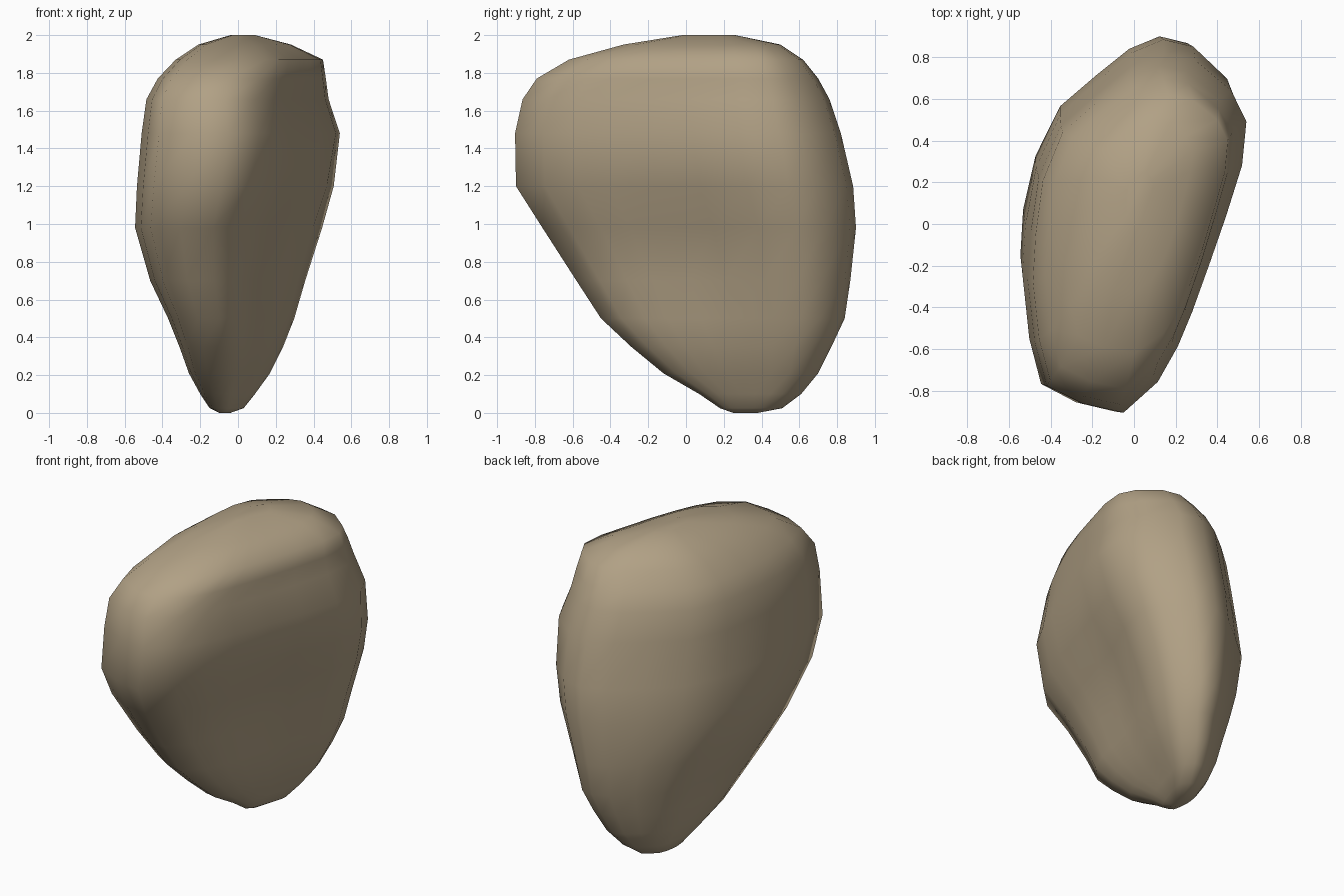
import bpy, bmesh, math

# Plan outline of the boulder (x, y), counter-clockwise from the back
OUTLINE = [(0.13, 0.905), (-0.03, 0.84), (-0.2, 0.70), (-0.38, 0.54), (-0.49, 0.28),
           (-0.53, 0.0), (-0.545, -0.24), (-0.51, -0.55), (-0.45, -0.77), (-0.27, -0.86),
           (-0.07, -0.905), (0.10, -0.75), (0.20, -0.57), (0.27, -0.40), (0.36, -0.15),
           (0.44, 0.08), (0.52, 0.34), (0.54, 0.56), (0.465, 0.715), (0.285, 0.87)]

# Height, left/right limits, front/back limits, back skew and fullness of each level
LEVELS = [(0.0, -0.10, -0.04, 0.25, 0.38, 0, 1), (0.025, -0.15, 0.03, 0.18, 0.51, 0.05, 1),
          (0.10, -0.20, 0.09, 0.07, 0.61, 0.1, 0.95), (0.21, -0.26, 0.17, -0.12, 0.70, 0.12, 0.95),
          (0.35, -0.31, 0.24, -0.29, 0.77, 0.12, 0.95), (0.50, -0.37, 0.30, -0.45, 0.84, 0.12, 0.97),
          (0.70, -0.465, 0.36, -0.58, 0.87, 0.12, 1), (0.98, -0.545, 0.45, -0.76, 0.90, 0.1, 1),
          (1.20, -0.535, 0.51, -0.90, 0.885, 0.05, 1), (1.48, -0.51, 0.54, -0.905, 0.82, 0, 1),
          (1.66, -0.485, 0.48, -0.865, 0.76, 0, 0.97), (1.77, -0.425, 0.465, -0.79, 0.70, 0, 0.95),
          (1.87, -0.33, 0.45, -0.62, 0.62, 0, 0.92), (1.95, -0.21, 0.28, -0.33, 0.50, 0, 0.92),
          (2.0, -0.04, 0.09, -0.02, 0.26, 0, 1)]


def fit(values, low, high, power):
    """Stretch values to the range low..high; power below 1 makes them fuller."""
    a, b = min(values), max(values)
    units = [2 * (v - a) / (b - a) - 1 for v in values]
    mid, half = (low + high) / 2, (high - low) / 2
    return [mid + half * math.copysign(abs(u) ** power, u) for u in units]


bm = bmesh.new()
rings = []
for z, x0, x1, y0, y1, skew, power in LEVELS:
    xs = fit([px + skew * max(py, 0) for px, py in OUTLINE], x0, x1, power)
    ys = fit([py for px, py in OUTLINE], y0, y1, power)
    ring = []
    for (px, py), x, y in zip(OUTLINE, xs, ys):
        # shallow hollow in the right-hand face
        if px > 0.15:
            x -= 0.035 * math.exp(-((y - 0.1) / 0.35) ** 2 - ((z - 0.85) / 0.4) ** 2)
        ring.append(bm.verts.new((x, y, z)))
    rings.append(ring)

# Skin between levels and close both ends
n = len(OUTLINE)
for a, b in zip(rings, rings[1:]):
    for i in range(n):
        j = (i + 1) % n
        bm.faces.new((a[i], a[j], b[j], b[i]))
bm.faces.new(rings[0][::-1])
bm.faces.new(rings[-1])
bmesh.ops.recalc_face_normals(bm, faces=bm.faces)
for f in bm.faces:
    f.smooth = True

mesh = bpy.data.meshes.new("boulder")
bm.to_mesh(mesh)
bm.free()
boulder = bpy.data.objects.new("boulder", mesh)
bpy.context.collection.objects.link(boulder)

# Single stone colour
stone = bpy.data.materials.new("tan stone")
stone.diffuse_color = (0.44, 0.355, 0.235, 1)
mesh.materials.append(stone)
